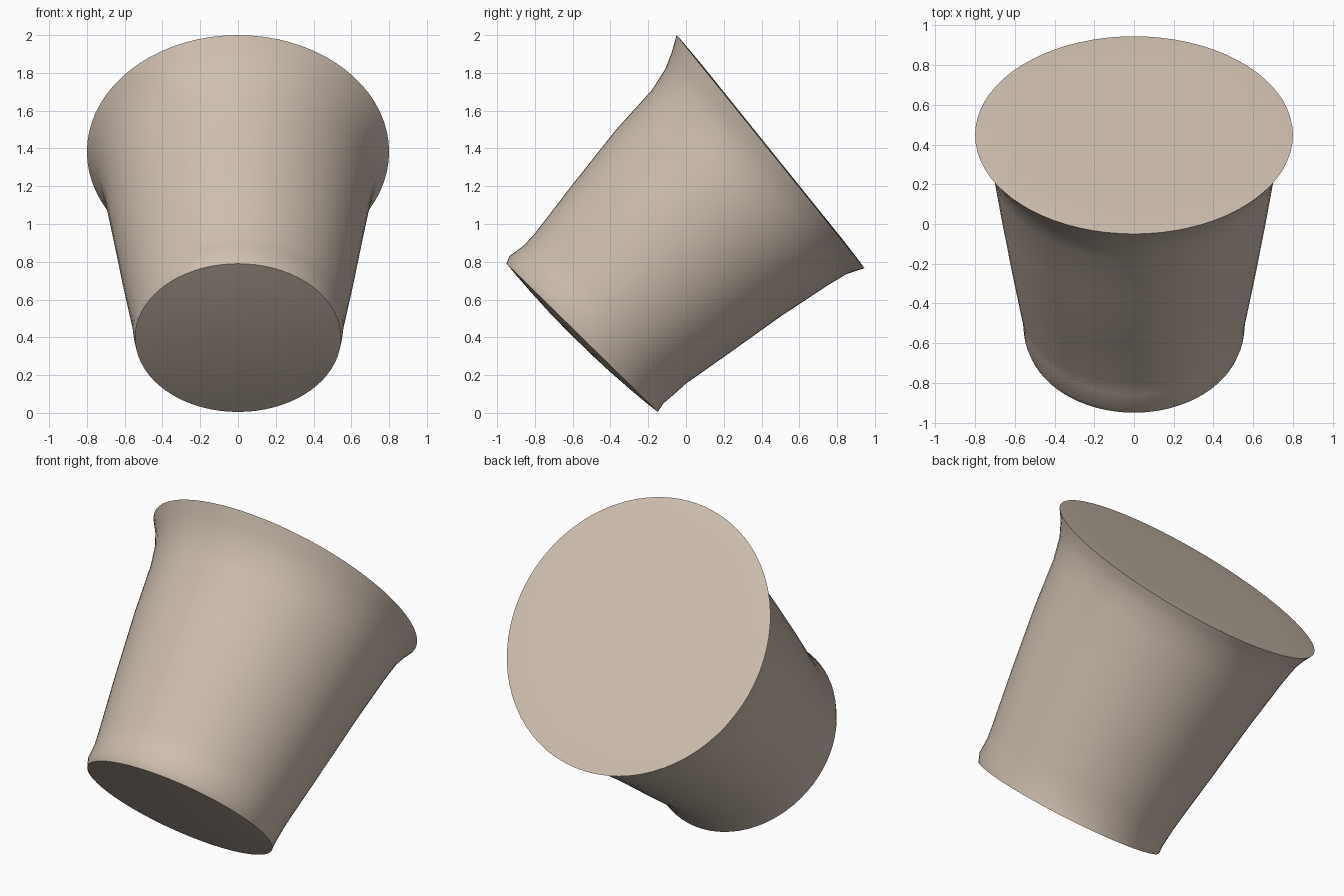
import bpy, bmesh, math
from mathutils import Vector

if "Cube" in bpy.data.objects:
    bpy.data.objects.remove(bpy.data.objects["Cube"])

SEG = 72

# Cross-sections from base to rim: high point (y, z), low point (y, z), half width in x
RINGS = [
    ((-0.950, 0.79), (-0.150, 0.005), 0.545),
    ((-0.935, 0.83), (-0.120, 0.050), 0.555),
    ((-0.860, 0.885), (-0.050, 0.110), 0.562),
    ((-0.800, 0.95), (0.000, 0.155), 0.575),
    ((-0.600, 1.21), (0.220, 0.310), 0.62),
    ((-0.370, 1.50), (0.500, 0.510), 0.67),
    ((-0.180, 1.71), (0.750, 0.675), 0.71),
    ((-0.110, 1.82), (0.850, 0.735), 0.735),
    ((-0.075, 1.91), (0.910, 0.755), 0.765),
    ((-0.050, 2.00), (0.945, 0.765), 0.80),
]

clay = bpy.data.materials.new("beige clay")
clay.diffuse_color = (0.62, 0.52, 0.43, 1)
clay.use_nodes = True
clay.node_tree.nodes["Principled BSDF"].inputs["Base Color"].default_value = clay.diffuse_color

bm = bmesh.new()


def add_ring(ring, scale=1.0, push=0.0):
    (hy, hz), (ly, lz), w = ring
    c = Vector((0, (hy + ly) / 2, (hz + lz) / 2))
    half = Vector((0, (hy - ly) / 2, (hz - lz) / 2))
    normal = half.cross(Vector((1, 0, 0))).normalized()
    if normal.z < 0:
        normal = -normal
    verts = []
    for i in range(SEG):
        a = 2 * math.pi * i / SEG
        p = half * math.cos(a) + Vector((w * math.sin(a), 0, 0))
        verts.append(bm.verts.new(c + p * scale + normal * push))
    return verts


# Gently domed base, flared wall, nearly flat closed top
rows = [add_ring(RINGS[0], s, -0.03 * (1 - s * s)) for s in (0.15, 0.4, 0.65, 0.85)]
rows += [add_ring(r) for r in RINGS]
rows += [add_ring(RINGS[-1], s, d) for s, d in ((0.94, 0.003), (0.75, 0.006), (0.4, 0.004), (0.15, 0.003))]
for a, b in zip(rows, rows[1:]):
    for i in range(SEG):
        j = (i + 1) % SEG
        bm.faces.new((a[i], a[j], b[j], b[i]))
bm.faces.new(rows[0])
bm.faces.new(rows[-1])
bmesh.ops.recalc_face_normals(bm, faces=bm.faces)

mesh = bpy.data.meshes.new("tilted_cup")
bm.to_mesh(mesh)
bm.free()
mesh.materials.append(clay)
cup = bpy.data.objects.new("tilted_cup", mesh)
bpy.context.collection.objects.link(cup)
bpy.context.view_layer.objects.active = cup
cup.select_set(True)
bpy.ops.object.shade_smooth_by_angle(angle=math.radians(40))
